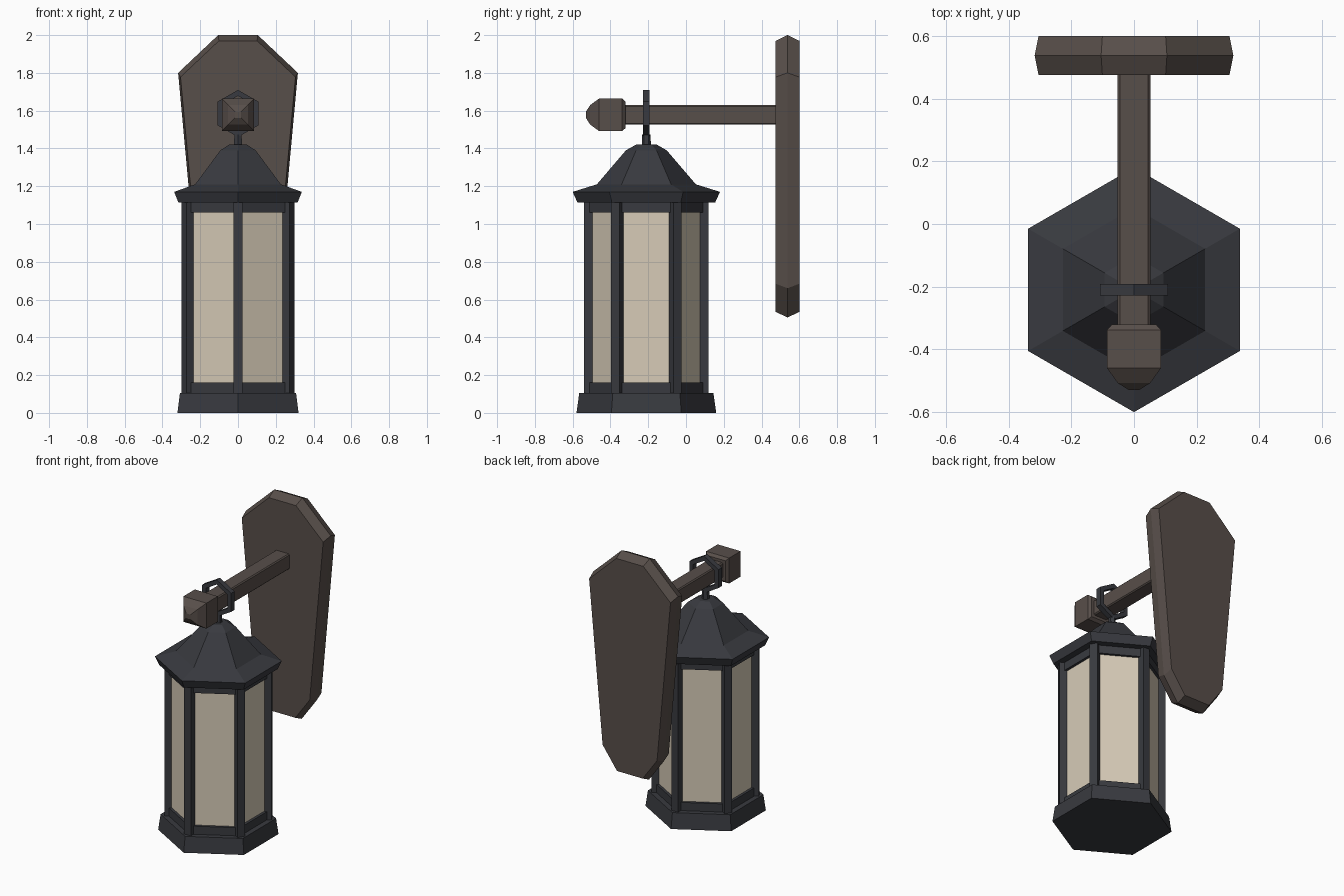
import bpy, bmesh, math
from mathutils import Matrix, Vector

if "Cube" in bpy.data.objects:
    bpy.data.objects.remove(bpy.data.objects["Cube"])

def material(name, rgb):
    m = bpy.data.materials.new(name)
    m.diffuse_color = (*rgb, 1)
    m.use_nodes = True
    m.node_tree.nodes["Principled BSDF"].inputs["Base Color"].default_value = m.diffuse_color
    return m

IRON = material("dark iron", (0.040, 0.042, 0.050))
WOOD = material("brown wood", (0.097, 0.077, 0.068))
GLASS = material("cream glass", (0.68, 0.60, 0.475))
CY = -0.21    # lantern axis in y
ARM_Z = 1.578

def finish(name, bm, mat):
    bmesh.ops.recalc_face_normals(bm, faces=bm.faces)
    me = bpy.data.meshes.new(name)
    bm.to_mesh(me)
    bm.free()
    me.materials.append(mat)
    ob = bpy.data.objects.new(name, me)
    bpy.context.collection.objects.link(ob)
    return ob

def loft(name, rings, mat, closed=False):
    """Skin a list of equally sized point rings; cap the ends unless closed."""
    bm = bmesh.new()
    vs = [[bm.verts.new(p) for p in ring] for ring in rings]
    n = len(vs[0])
    pairs = list(zip(vs, vs[1:])) + ([(vs[-1], vs[0])] if closed else [])
    for a, b in pairs:
        for i in range(n):
            j = (i + 1) % n
            bm.faces.new((a[i], a[j], b[j], b[i]))
    if not closed:
        bm.faces.new(vs[0])
        bm.faces.new(vs[-1])
    return finish(name, bm, mat)

def hex_point(r, k):
    a = math.radians(90 + 60 * k)
    return r * math.cos(a), r * math.sin(a)

def hex_lathe(name, profile, mat, closed=False):
    rings = []
    for r, z in profile:
        pts = [hex_point(r, k) for k in range(6)]
        rings.append([(x, CY + y, z) for x, y in pts])
    return loft(name, rings, mat, closed)

def square_ring(h, y):
    return [(sx * h, y, ARM_Z + sz * h) for sx, sz in ((-1, -1), (1, -1), (1, 1), (-1, 1))]

# lantern body
hex_lathe("base", [(0.37, 0), (0.355, 0.105)], IRON)
hex_lathe("glass", [(0.295, 0.10), (0.295, 1.12)], GLASS)
for name, z0, z1 in (("lower_rail", 0.10, 0.16), ("upper_rail", 1.06, 1.13)):
    hex_lathe(name, [(0.315, z0), (0.315, z1), (0.27, z1), (0.27, z0)], IRON, True)

# corner posts
for k in range(6):
    bm = bmesh.new()
    bmesh.ops.create_cube(bm, size=1, matrix=(
        Matrix.Translation((0, CY, 0)) @ Matrix.Rotation(math.radians(90 + 60 * k), 4, 'Z')
        @ Matrix.Translation((0.3075, 0, 0.61)) @ Matrix.Diagonal((0.045, 0.05, 1.04, 1))))
    finish(f"post_{k + 1}", bm, IRON)

# roof, stem and hanging ring
hex_lathe("roof", [(0.365, 1.115), (0.39, 1.17), (0.262, 1.21), (0.108, 1.39), (0.055, 1.42)], IRON)
hex_lathe("stem", [(0.025, 1.40), (0.022, 1.475)], IRON)
ring = []
for r, y in ((0.125, -0.018), (0.125, 0.018), (0.093, 0.018), (0.093, -0.018)):
    pts = [hex_point(r, k) for k in range(6)]
    ring.append([(x, CY + y, 1.585 + z) for x, z in pts])
loft("hanging_ring", ring, IRON, True)

# arm with slightly bevelled edges
arm = loft("arm", [square_ring(0.052, -0.34), square_ring(0.052, 0.50)], WOOD)
bev = arm.modifiers.new("bevel", 'BEVEL')
bev.width = 0.007
bev.segments = 1

# pointed knob on the arm end
loft("arm_knob", [square_ring(h, y) for h, y in (
    (0.07, -0.32), (0.086, -0.338), (0.086, -0.46), (0.052, -0.507), (0.016, -0.53))], WOOD)

# wall plate: tapered outline, widest along its mid thickness
half = [(0.105, 2.0), (0.317, 1.80), (0.212, 0.66), (0.10, 0.505)]
outline = half + [(-x, z) for x, z in reversed(half)]
loft("wall_plate", [[(x * s, y, 1.25 + (z - 1.25) * s) for x, z in outline]
                    for s, y in ((0.96, 0.475), (1, 0.5375), (0.96, 0.60))], WOOD)
